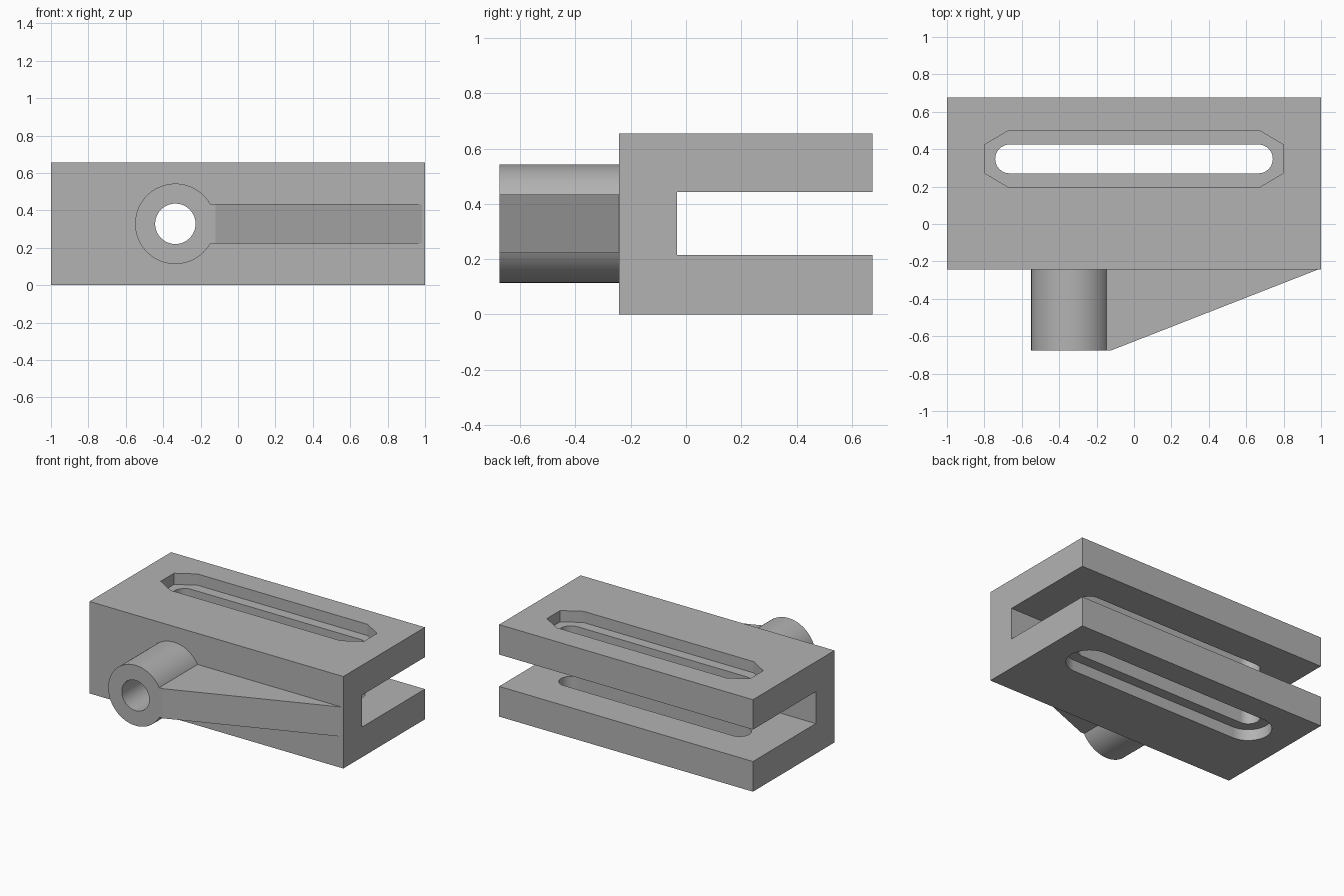
import bpy, bmesh
from math import cos, sin, pi
from mathutils import Vector

if "Cube" in bpy.data.objects:
    bpy.data.objects.remove(bpy.data.objects["Cube"])

grey = bpy.data.materials.new("machined grey")
grey.use_nodes = True
grey.diffuse_color = (0.45, 0.45, 0.45, 1)
grey.node_tree.nodes["Principled BSDF"].inputs["Base Color"].default_value = (0.45, 0.45, 0.45, 1)


def prism(name, outline, place, low, high):
    """Extrude a 2D outline between two levels; place maps (u, v, level) to xyz."""
    bm = bmesh.new()
    base = bm.faces.new([bm.verts.new(place(u, v, low)) for u, v in outline])
    extruded = bmesh.ops.extrude_face_region(bm, geom=[base])["geom"]
    shift = Vector(place(0, 0, high)) - Vector(place(0, 0, low))
    bmesh.ops.translate(bm, vec=shift, verts=[e for e in extruded if isinstance(e, bmesh.types.BMVert)])
    bmesh.ops.recalc_face_normals(bm, faces=bm.faces)
    mesh = bpy.data.meshes.new(name)
    bm.to_mesh(mesh)
    bm.free()
    mesh.materials.append(grey)
    obj = bpy.data.objects.new(name, mesh)
    bpy.context.collection.objects.link(obj)
    return obj


def along_z(u, v, w):
    return (u, v, w)


def along_y(u, v, w):
    return (u, w, v)


def along_x(u, v, w):
    return (w, u, v)


def circle(cx, cy, r, n=72):
    return [(cx + r * cos(2 * pi * i / n), cy + r * sin(2 * pi * i / n)) for i in range(n)]


def stadium(half, cy, r, n=32):
    ends = [(1, -pi / 2), (-1, pi / 2)]
    return [(s * half + r * cos(a + pi * i / n), cy + r * sin(a + pi * i / n))
            for s, a in ends for i in range(n + 1)]


def combine(target, tool, operation):
    mod = target.modifiers.new(tool.name, "BOOLEAN")
    mod.operation, mod.solver, mod.object = operation, "EXACT", tool
    bpy.context.view_layer.objects.active = target
    bpy.ops.object.modifier_apply(modifier=mod.name)
    bpy.data.objects.remove(tool)


FRONT, WALL, BACK, TOP = -0.675, -0.243, 0.675, 0.655
SLOT_Y, SLOT_HALF, RECESS = 0.348, 0.665, 0.08
BOSS_X, BOSS_Z = -0.335, 0.328

# Fork-shaped body with its opening at the back
body = prism("clamp_body", [(WALL, 0), (BACK, 0), (BACK, 0.215), (-0.032, 0.215),
                            (-0.032, 0.442), (BACK, 0.442), (BACK, TOP), (WALL, TOP)],
             along_x, -1, 1)

# Tubular boss and tapered rib on the front wall
boss = prism("boss", circle(BOSS_X, BOSS_Z, 0.215), along_y, FRONT, -0.15)
rib = prism("rib", [(-0.2, FRONT), (-0.12, FRONT), (0.985, WALL), (0.985, -0.15), (-0.2, -0.15)],
            along_z, 0.223, 0.434)
combine(body, boss, "UNION")
combine(body, rib, "UNION")

# Bore through the boss and the wall behind it
combine(body, prism("bore", circle(BOSS_X, BOSS_Z, 0.108), along_y, -0.8, 0.1), "DIFFERENCE")

# Long slot through both arms, with a chamfered recess above and a rounded one below
combine(body, prism("slot", stadium(SLOT_HALF, SLOT_Y, 0.077), along_z, -0.1, 0.8), "DIFFERENCE")
quarter = [(0.8, 0.075), (0.67, 0.152)]
right = [(x, -y) for x, y in reversed(quarter)] + quarter
octagon = [(x, SLOT_Y + y) for x, y in right + [(-x, -y) for x, y in right]]
combine(body, prism("top_recess", octagon, along_z, TOP - RECESS, 0.8), "DIFFERENCE")
combine(body, prism("bottom_recess", stadium(SLOT_HALF, SLOT_Y, 0.152), along_z, -0.1, RECESS), "DIFFERENCE")

# Smooth round walls, crisp edges
bpy.ops.object.select_all(action="DESELECT")
body.select_set(True)
bpy.context.view_layer.objects.active = body
bpy.ops.object.shade_smooth_by_angle(angle=pi / 9)
